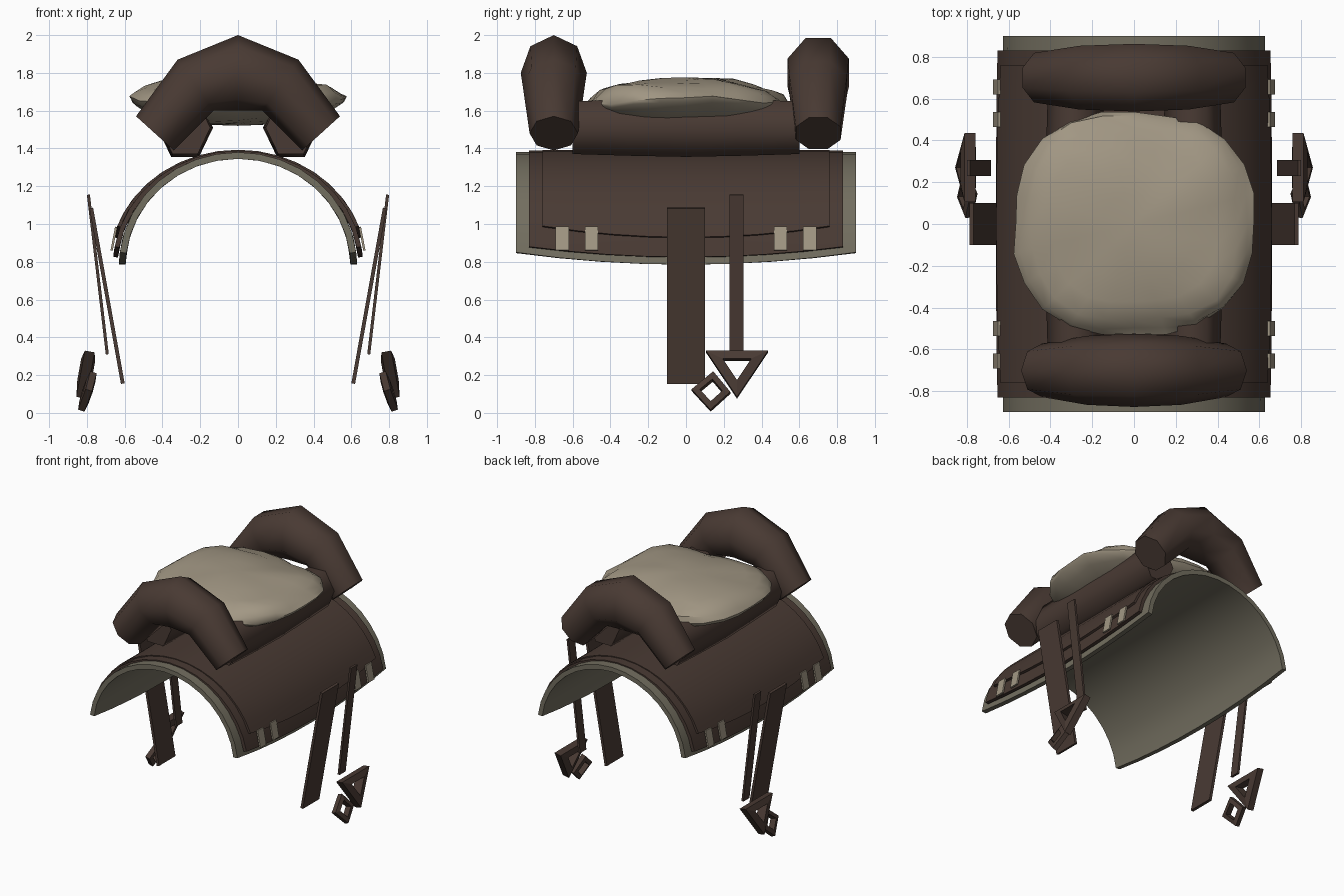
import bpy, bmesh, math
from mathutils import Vector, noise

if "Cube" in bpy.data.objects:
    bpy.data.objects.remove(bpy.data.objects["Cube"])


def material(name, rgb):
    m = bpy.data.materials.new(name)
    m.diffuse_color = (*rgb, 1)
    m.use_nodes = True
    m.node_tree.nodes["Principled BSDF"].inputs["Base Color"].default_value = m.diffuse_color
    return m


LEATHER = material("brown leather", (0.066, 0.042, 0.033))
FLEECE = material("pale fleece", (0.36, 0.31, 0.23))
FELT = material("grey felt", (0.17, 0.156, 0.115))


def finish(name, bm, mat, angle=None):
    bmesh.ops.recalc_face_normals(bm, faces=bm.faces)
    me = bpy.data.meshes.new(name)
    bm.to_mesh(me)
    bm.free()
    me.materials.append(mat)
    if angle:
        me.shade_smooth()
        me.set_sharp_from_angle(angle=math.radians(angle))
    ob = bpy.data.objects.new(name, me)
    bpy.context.collection.objects.link(ob)
    return ob


def loft(name, rings, mat, angle=None, closed=False):
    """Join equal closed rings of points; cap the ends or close into a loop."""
    bm = bmesh.new()
    vs = [[bm.verts.new(p) for p in r] for r in rings]
    n = len(vs[0])
    pairs = list(zip(vs, vs[1:])) + ([(vs[-1], vs[0])] if closed else [])
    for a, b in pairs:
        for i in range(n):
            j = (i + 1) % n
            bm.faces.new((a[i], a[j], b[j], b[i]))
    if not closed:
        bm.faces.new(vs[0])
        bm.faces.new(vs[-1])
    return finish(name, bm, mat, angle)


def draped_sheet(name, a, b, half_y, z_mid, z_end, thick, mat):
    """Arched sheet over the back whose lower edge sags in the middle."""
    c, segs, rows = 0.78, 16, 8
    rings = []
    for k in range(rows + 1):
        t = 2 * k / rows - 1
        low = z_mid + (z_end - z_mid) * t * t
        top = math.acos(max(-1, min(1, (low - c) / b)))
        th = [top * (2 * i / segs - 1) for i in range(segs + 1)]
        outer = [(a * math.sin(q), t * half_y, c + b * math.cos(q)) for q in th]
        inner = [((a - thick) * math.sin(q), t * half_y, c + (b - thick) * math.cos(q))
                 for q in reversed(th)]
        rings.append(outer + inner)
    return loft(name, rings, mat, 30)


# Blanket and the two leather skirts over it
draped_sheet("blanket", 0.63, 0.60, 0.90, 0.785, 0.85, 0.035, FELT)
draped_sheet("lower_skirt", 0.662, 0.608, 0.83, 0.825, 0.88, 0.025, LEATHER)
draped_sheet("upper_skirt", 0.68, 0.613, 0.76, 0.93, 0.99, 0.02, LEATHER)


# Thick padded arches at the front and rear
def padded_arch(name, y, phase):
    half = [((0.44, 1.48), (0.74, 0.67), 0.135, 0.128),
            ((0.225, 1.735), (0.575, 0.818), 0.165, 0.165)]
    stations = [((-p[0], p[1]), (-n[0], n[1]), r, w) for p, n, r, w in half]
    stations += [((0, 1.80), (0, 1), 0.20, 0.175)] + half[::-1]
    rings = []
    for (px, pz), (nx, nz), r, w in stations:
        ring = []
        for i in range(8):
            q = math.tau * i / 8 + phase
            u = r * math.cos(q)
            ring.append((px + u * nx, y + w * math.sin(q), pz + u * nz))
        rings.append(ring)
    loft(name, rings, LEATHER, 60)


padded_arch("front_arch", -0.70, 0)
padded_arch("rear_arch", 0.70, math.pi / 8)

# Side bolsters under the seat
for s, side in ((1, "right"), (-1, "left")):
    rings = []
    for y, k in ((-0.6, 0.92), (-0.3, 0.98), (0, 1.02), (0.3, 0.98), (0.6, 0.92)):
        rings.append([(s * (0.28 + 0.145 * k * math.cos(math.tau * i / 6)), y,
                       1.51 + 0.175 * k * math.sin(math.tau * i / 6)) for i in range(6)])
    loft("bolster_" + side, rings, LEATHER, 65)

# Lumpy fleece seat
bm = bmesh.new()
bmesh.ops.create_uvsphere(bm, u_segments=24, v_segments=12, radius=1)
for v in bm.verts:
    x, y, z = v.co
    r = math.hypot(x, y)
    f = 1.0
    if r > 1e-4:
        cx, cy = abs(x / r), abs(y / r)
        f = (cx ** 2.7 + cy ** 2.7) ** (-1 / 2.7)
    lump = noise.noise(Vector((x * 2.2 + 5, y * 2.2, z * 2)))
    wob = f * (1 + 0.05 * lump)
    px, py = 0.57 * x * wob, 0.53 * y * wob
    height = 0.14 if z > 0 else 0.115
    pz = 1.635 + height * z + 0.03 * x * x + 0.035 * lump * r
    v.co = (px, py, pz)
finish("fleece_seat", bm, FLEECE, 40)


def strap(name, top, low, y0, y1, thick, mat):
    """Flat strap hanging from top to low, both given as (x, z)."""
    d = Vector((low[0] - top[0], low[1] - top[1])).normalized()
    n = Vector((-d.y, d.x)) * thick / 2
    rings = []
    for y in (y0, y1):
        rings.append([(top[0] + n.x, y, top[1] + n.y), (low[0] + n.x, y, low[1] + n.y),
                      (low[0] - n.x, y, low[1] - n.y), (top[0] - n.x, y, top[1] - n.y)])
    return loft(name, rings, mat)


def frame(name, outline, centre, scale, depth):
    """Open polygonal frame with (x, y, z) corners, hole scaled about centre."""
    pts = [Vector(p) for p in outline]
    c = Vector(centre)
    n = (pts[1] - pts[0]).cross(pts[2] - pts[0]).normalized() * depth / 2
    rings = []
    for p in pts:
        q = c + (p - c) * scale
        rings.append([p + n * 0.7, q + n, q - n, p - n * 0.7])
    return loft(name, rings, LEATHER, closed=True)


def mirror_x(ob, name):
    me = ob.data.copy()
    for v in me.vertices:
        v.co.x *= -1
    me.flip_normals()
    bpy.context.collection.objects.link(bpy.data.objects.new(name, me))


# Hanging straps, stirrup rings and the pale ties on the skirt
parts = [
    strap("wide_strap", (0.777, 1.085), (0.61, 0.155), -0.1, 0.1, 0.02, LEATHER),
    strap("narrow_strap", (0.792, 1.155), (0.692, 0.31), 0.23, 0.305, 0.016, LEATHER),
    frame("stirrup_triangle", [(0.785, 0.105, 0.325), (0.785, 0.435, 0.325),
                               (0.83, 0.27, 0.08)], (0.80, 0.27, 0.243), 0.46, 0.075),
    frame("stirrup_square", [(0.765, 0.145, 0.215), (0.79, 0.03, 0.12),
                             (0.83, 0.13, 0.012), (0.805, 0.235, 0.107)],
          (0.7975, 0.135, 0.1135), 0.58, 0.05),
]
for i, y in enumerate((-0.655, -0.5, 0.5, 0.655)):
    parts.append(strap(f"tie_{i + 1}", (0.645, 0.985), (0.669, 0.86),
                       y - 0.035, y + 0.035, 0.012, FLEECE))
for ob in parts:
    mirror_x(ob, ob.name + "_left")
    ob.name += "_right"
